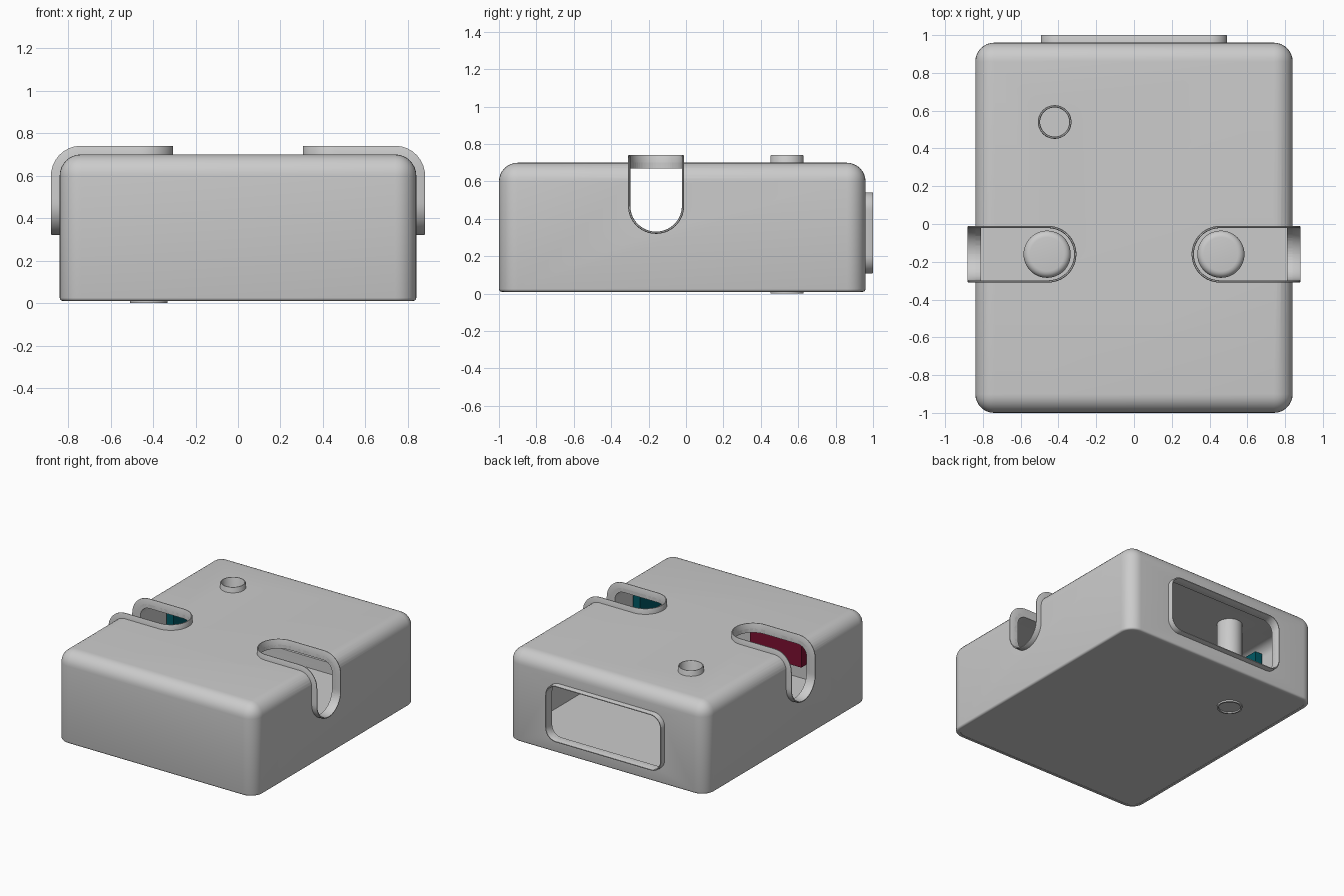
import bpy, bmesh, math
from mathutils import Vector

if "Cube" in bpy.data.objects:
    bpy.data.objects.remove(bpy.data.objects["Cube"])

SLOT_Y, SLOT_R, PIN = -0.16, 0.138, (-0.42, 0.54)


def finish(name, bm, smooth=True, color=None):
    bmesh.ops.recalc_face_normals(bm, faces=bm.faces)
    me = bpy.data.meshes.new(name)
    bm.to_mesh(me)
    bm.free()
    ob = bpy.data.objects.new(name, me)
    bpy.context.collection.objects.link(ob)
    if color:
        mat = bpy.data.materials.new(name + "_color")
        mat.diffuse_color = color
        mat.use_nodes = True
        mat.node_tree.nodes["Principled BSDF"].inputs["Base Color"].default_value = mat.diffuse_color
        me.materials.append(mat)
    if smooth:
        smooth_object(ob)
    return ob


def smooth_object(ob):
    bpy.ops.object.select_all(action='DESELECT')
    ob.select_set(True)
    bpy.context.view_layer.objects.active = ob
    bpy.ops.object.shade_smooth_by_angle(angle=math.radians(35))


def box(name, lo, hi, r=0, top=True, foot=0, color=None):
    """Box with rounded upright edges, optional rounded top and small foot bevel."""
    bm = bmesh.new()
    bmesh.ops.create_cube(bm, size=1)
    for v in bm.verts:
        v.co = Vector([lo[i] + (v.co[i] + 0.5) * (hi[i] - lo[i]) for i in range(3)])
    if r:
        edges = [e for e in bm.edges if max(v.co.z for v in e.verts) > hi[2] - 1e-5
                 and (top or min(v.co.z for v in e.verts) < hi[2] - 1e-5)]
        bmesh.ops.bevel(bm, geom=edges, offset=r, segments=8, profile=0.5, affect='EDGES')
    if foot:
        edges = [e for e in bm.edges if all(v.co.z < lo[2] + 1e-5 for v in e.verts)]
        bmesh.ops.bevel(bm, geom=edges, offset=foot, segments=3, profile=0.5, affect='EDGES')
    return finish(name, bm, color=color)


def outline(hu, hv, r, n=14):
    """Rounded rectangle; straight runs are subdivided so it can wrap over an edge."""
    pts = []
    for k, (su, sv) in enumerate([(1, 1), (-1, 1), (-1, -1), (1, -1)]):
        for i in range(n + 1):
            a = math.pi / 2 * (k + i / n)
            pts.append((su * (hu - r) + r * math.cos(a), sv * (hv - r) + r * math.sin(a)))
    out = []
    for p, q in zip(pts, pts[1:] + pts[:1]):
        d = math.dist(p, q)
        if d < 1e-6:
            continue
        m = max(1, int(d / 0.02))
        out += [(p[0] + (q[0] - p[0]) * j / m, p[1] + (q[1] - p[1]) * j / m) for j in range(m)]
    return out


def lip(name, hu, hv, r, place, depth=-0.03, w=0.012):
    """Thin raised rim swept round an opening."""
    section = [(0, depth), (0, 0.035), (w * .25, 0.041), (w * .75, 0.041), (w, 0.035), (w, depth)]
    loop = outline(hu, hv, r)
    bm = bmesh.new()
    rows = []
    for off, d in section:
        row = []
        for u, v in loop:
            # push each outline point outward from the nearest corner centre
            cu = max(-(hu - r), min(hu - r, u))
            cv = max(-(hv - r), min(hv - r, v))
            f = math.hypot(u - cu, v - cv)
            row.append(bm.verts.new(place(u + off * (u - cu) / f, v + off * (v - cv) / f, d)))
        rows.append(row)
    for a, b in zip(rows, rows[1:] + rows[:1]):
        for i in range(len(loop)):
            j = (i + 1) % len(loop)
            bm.faces.new((a[i], a[j], b[j], b[i]))
    return finish(name, bm)


def prism(name, loop, place, d0, d1):
    """Solid extruded from an outline."""
    bm = bmesh.new()
    a, b = [[bm.verts.new(place(u, v, d)) for u, v in loop] for d in (d0, d1)]
    bm.faces.new(a)
    bm.faces.new(b)
    for i in range(len(loop)):
        j = (i + 1) % len(loop)
        bm.faces.new((a[i], a[j], b[j], b[i]))
    return finish(name, bm, smooth=False)


def window_place(u, v, d):
    return Vector((u, 0.96 + d, 0.325 + v))


def pin_place(u, v, d):
    return Vector((PIN[0] + u, PIN[1] + v, 0.70 + d))


# Slot runs along the top, round the shoulder and down the side
FLAT, ARC, DROP = 0.285, math.pi / 2 * 0.1, 0.13
HALF = (FLAT + ARC + DROP) / 2


def slot_place(side):
    def place(u, v, d):
        s = u + HALF
        if s < FLAT:
            x, z = 0.455 + s, 0.70 + d
        elif s < FLAT + ARC:
            a = (s - FLAT) / 0.1
            x, z = 0.74 + (0.1 + d) * math.sin(a), 0.60 + (0.1 + d) * math.cos(a)
        else:
            x, z = 0.84 + d, 0.60 - (s - FLAT - ARC)
        return Vector((side * x, SLOT_Y + v, z))
    return place


# Hollow body
body = box("body", (-0.84, -1.0, 0.01), (0.84, 0.96, 0.70), 0.1, foot=0.015)
cutters = [box("inside_cutter", (-0.81, -0.97, -0.1), (0.81, 0.93, 0.67), 0.075)]
win = outline(0.48, 0.205, 0.08)
cutters.append(prism("window_cutter", win, window_place, -0.1, 0.1))
cutters.append(prism("pin_cutter", outline(0.082, 0.082, 0.0819), pin_place, -0.1, 0.1))
for side in (-1, 1):
    top = outline(0.4, SLOT_R, SLOT_R - 1e-4)
    cutters.append(prism("top_slot_cutter", top, lambda u, v, d:
                         Vector((side * (0.717 + u), SLOT_Y + v, 0.70 + d)), -0.16, 0.2))
    cutters.append(prism("side_slot_cutter", top, lambda u, v, d:
                         Vector((side * (0.84 + d), SLOT_Y + v, 0.732 + u)), -0.16, 0.2))
bpy.context.view_layer.objects.active = body
for c in cutters:
    c.hide_render = True
    m = body.modifiers.new("cut", 'BOOLEAN')
    m.operation, m.solver, m.object = 'DIFFERENCE', 'EXACT', c
    bpy.ops.object.modifier_apply(modifier=m.name)
    bpy.data.objects.remove(c)
smooth_object(body)

# Floor plate
box("floor_plate", (-0.815, -0.975, 0.012), (0.815, 0.935, 0.035), 0.075, top=False)

# Raised rims round the openings
lip("window_rim", 0.48, 0.205, 0.08, window_place)
for side, label in ((-1, "left"), (1, "right")):
    lip(label + "_slot_rim", HALF + SLOT_R, SLOT_R, SLOT_R - 1e-4, slot_place(side))

# Through tube with a cap inside
lip("pin_tube", 0.077, 0.077, 0.0769, pin_place, depth=-0.70)
prism("pin_cap", outline(0.08, 0.08, 0.0799), pin_place, -0.69, -0.64)

# Round pegs on the floor under the slots
for side, label in ((-1, "left"), (1, "right")):
    bm = bmesh.new()
    prof = [(0.125, 0.03), (0.125, 0.17)]
    prof += [(0.09 + 0.035 * math.cos(a * math.pi / 10), 0.17 + 0.035 * math.sin(a * math.pi / 10))
             for a in range(1, 6)]
    rings = [[bm.verts.new((side * 0.46 + r * math.cos(t * math.pi / 24),
                            SLOT_Y + r * math.sin(t * math.pi / 24), z)) for t in range(48)]
             for r, z in prof]
    for a, b in zip(rings, rings[1:]):
        for i in range(48):
            bm.faces.new((a[i], a[(i + 1) % 48], b[(i + 1) % 48], b[i]))
    bm.faces.new(rings[-1])
    finish(label + "_peg", bm)

# Coloured pieces inside the shell
TEAL, RED = (0.0, 0.10, 0.13, 1), (0.20, 0.005, 0.03, 1)
box("red_block", (-0.66, -0.52, 0.41), (-0.225, -0.45, 0.66), color=RED)
box("right_teal_block", (0.74, -0.80, 0.40), (0.80, -0.50, 0.62), color=TEAL)
box("left_teal_block", (-0.80, 0.28, 0.38), (-0.74, 0.44, 0.62), color=TEAL)
